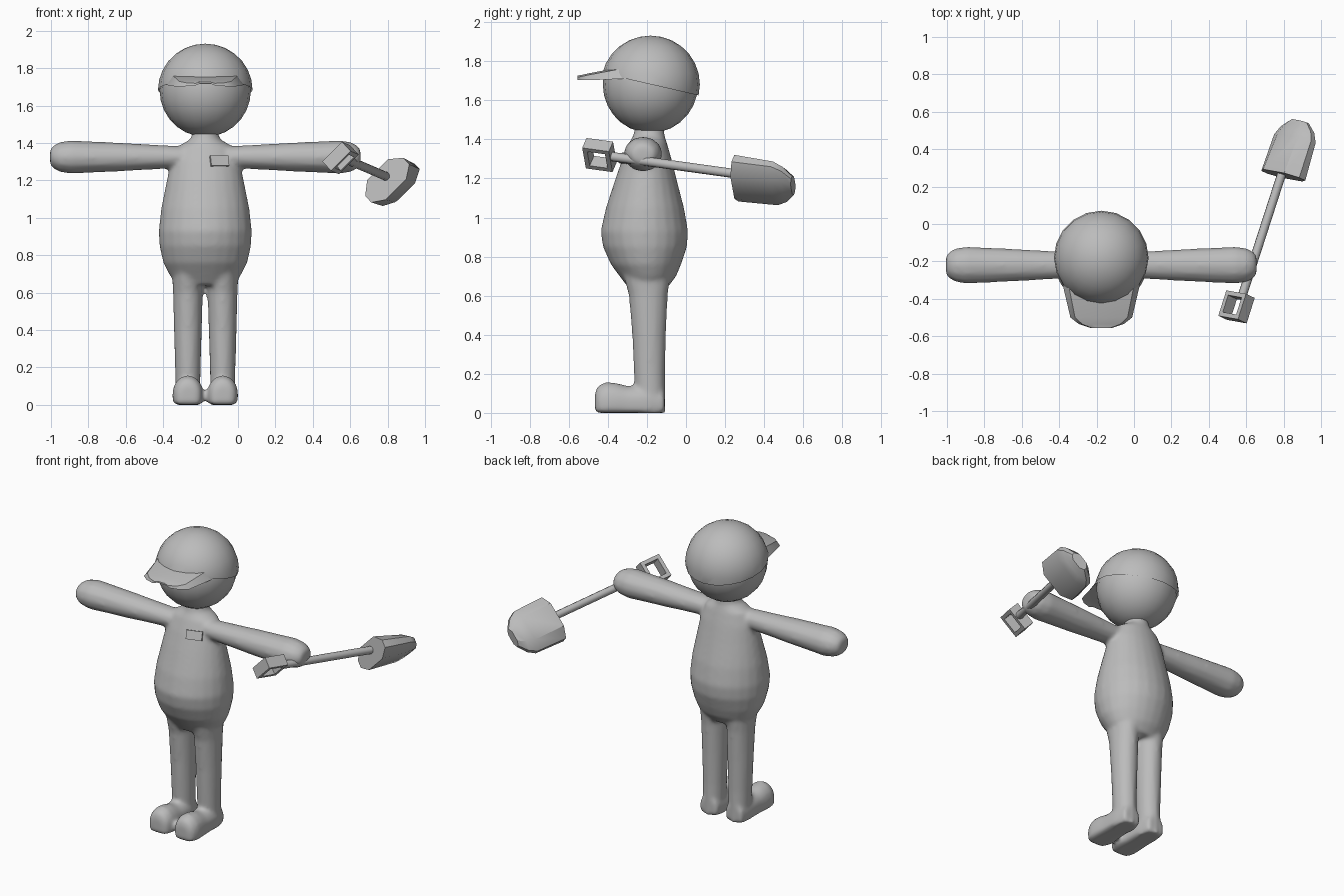
import bpy, bmesh, math
from mathutils import Vector, Matrix

if "Cube" in bpy.data.objects:
    bpy.data.objects.remove(bpy.data.objects["Cube"])

CX = -0.175                      # centre line of the figure
gray = bpy.data.materials.new("plain gray")
gray.diffuse_color = (0.5, 0.5, 0.5, 1)
gray.use_nodes = True
gray.node_tree.nodes["Principled BSDF"].inputs["Base Color"].default_value = gray.diffuse_color


def loft(bm, rings, closed=False):
    """Skin a list of rings; cap the ends unless the rings form a loop."""
    vs = [[bm.verts.new(p) for p in r] for r in rings]
    n = len(vs[0])
    pairs = list(zip(vs, vs[1:])) + ([(vs[-1], vs[0])] if closed else [])
    for a, b in pairs:
        for i in range(n):
            j = (i + 1) % n
            bm.faces.new((a[i], a[j], b[j], b[i]))
    if not closed:
        bm.faces.new(vs[0][::-1])
        bm.faces.new(vs[-1])


def finish(bm, name, angle=30):
    bmesh.ops.recalc_face_normals(bm, faces=bm.faces)
    me = bpy.data.meshes.new(name)
    bm.to_mesh(me)
    bm.free()
    me.materials.append(gray)
    ob = bpy.data.objects.new(name, me)
    bpy.context.collection.objects.link(ob)
    shade(ob, angle)
    return ob


def shade(ob, angle):
    bpy.ops.object.select_all(action='DESELECT')
    ob.select_set(True)
    bpy.context.view_layer.objects.active = ob
    bpy.ops.object.shade_smooth_by_angle(angle=math.radians(angle))


def ellipse(c, a, b, n=16):
    c, a, b = Vector(c), Vector(a), Vector(b)
    return [c + a * math.cos(2 * math.pi * i / n) + b * math.sin(2 * math.pi * i / n)
            for i in range(n)]


def fuse(ob, voxel, passes):
    """Merge overlapping shells into one smooth skin."""
    m = ob.modifiers.new("fuse", 'REMESH')
    m.mode, m.voxel_size = 'VOXEL', voxel
    s = ob.modifiers.new("soften", 'SMOOTH')
    s.factor, s.iterations = 0.5, passes
    dg = bpy.context.evaluated_depsgraph_get()
    me = bpy.data.meshes.new_from_object(ob.evaluated_get(dg))
    ob.modifiers.clear()
    ob.data = me
    if not me.materials:
        me.materials.append(gray)
    shade(ob, 60)


# Body: torso, arms, legs and feet fused into one skin
bm = bmesh.new()
torso = [(.64, .15, -.195, .10), (.70, .195, -.195, .145), (.76, .225, -.205, .18),
         (.85, .245, -.21, .215), (.93, .249, -.213, .224), (1.05, .236, -.21, .20),
         (1.2, .206, -.205, .156), (1.3, .185, -.2, .126), (1.38, .15, -.195, .098),
         (1.42, .08, -.19, .08), (1.48, .06, -.185, .072)]
loft(bm, [ellipse((CX, cy, z), (rx, 0, 0), (0, ry, 0), 24) for z, rx, cy, ry in torso])
arm = [(.05, .055), (.2, .063), (.3, .068), (.45, .077), (.6, .084), (.72, .09),
       (.78, .08), (.815, .06), (.83, .04)]
leg = [(0, .066, -.183, .078), (.1, .067, -.184, .078), (.2, .069, -.187, .08),
       (.4, .075, -.189, .087), (.6, .08, -.193, .1), (.7, .085, -.2, .12), (.78, .08, -.2, .12)]
foot = [(-.466, .045, .105), (-.45, .068, .14), (-.41, .082, .158), (-.36, .081, .154),
        (-.3, .076, .138), (-.2, .074, .14), (-.11, .06, .12)]


def foot_ring(x, y, rx, top):
    # round on top, squared off along the sole
    pts, mid = [], .06
    for i in range(24):
        c, s = math.cos(math.pi * i / 12), math.sin(math.pi * i / 12)
        e = 1 if s >= 0 else .35
        px = rx * math.copysign(abs(c) ** e, c)
        pz = mid + (s * (top - mid) if s >= 0 else -mid * abs(s) ** e)
        pts.append((x + px, y, pz))
    return pts


for side in (-1, 1):
    loft(bm, [ellipse((CX + side * s, -.22, 1.325), (0, r + .01, 0), (0, 0, r), 12) for s, r in arm])
    x = CX + side * .093
    loft(bm, [ellipse((x, cy, z), (rx, 0, 0), (0, ry, 0)) for z, rx, cy, ry in leg])
    loft(bm, [foot_ring(x, *f) for f in foot])
body = finish(bm, "body")
fuse(body, .012, 8)


# Head
def ball(r, sz=1.0):
    b = bmesh.new()
    bmesh.ops.create_uvsphere(b, u_segments=20, v_segments=14, radius=r)
    bmesh.ops.transform(b, matrix=Matrix.Translation((CX, -.182, 1.682)) @ Matrix.Diagonal((1, 1, sz, 1)),
                        verts=b.verts)
    return b


finish(ball(.244, 1.02), "head", 60)

# Cap crown: dome cut along a line that drops towards the back
bm = ball(.253, .985)
bmesh.ops.bisect_plane(bm, geom=bm.verts[:] + bm.edges[:] + bm.faces[:],
                       plane_co=(CX, -.182, 1.682), plane_no=(0, .23, 1), clear_inner=True)
bmesh.ops.holes_fill(bm, edges=[e for e in bm.edges if e.is_boundary])
finish(bm, "cap_crown", 50)

# Cap brim: wedge, thick at the crown and thin in front
bm = bmesh.new()
brim = [(-.22, .215, 1.71, 1.78), (-.33, .205, 1.71, 1.77), (-.5, .165, 1.703, 1.738),
        (-.535, .12, 1.703, 1.73), (-.555, .06, 1.705, 1.727)]
loft(bm, [[(CX - w, y, lo), (CX - w * .5, y, lo + .012), (CX + w * .5, y, lo + .012), (CX + w, y, lo),
           (CX + w * .85, y, hi - .008), (CX + w * .4, y, hi), (CX - w * .4, y, hi),
           (CX - w * .85, y, hi - .008)] for y, w, lo, hi in brim])
finish(bm, "cap_brim", 35)

# Chest badge set on the torso surface
bpy.context.view_layer.update()
hit, loc, nor, _ = body.ray_cast((-.1, -2, 1.303), (0, 1, 0))
bm = bmesh.new()
bmesh.ops.create_cube(bm, size=1)
frame = Matrix.Translation(loc) @ nor.to_track_quat('Z', 'Y').to_matrix().to_4x4()
bmesh.ops.transform(bm, matrix=frame @ Matrix.Diagonal((.1, .056, .022, 1)), verts=bm.verts)
finish(bm, "chest_badge")

# Shovel axes: d along the shaft, w across the blade, n out of its back
d = Vector((.30, .945, -.13)).normalized()
w = Vector((.7, -.125, .7))
w = (w - d * w.dot(d)).normalized()
n = d.cross(w)

# Shovel shaft
bm = bmesh.new()
loft(bm, [ellipse(p, w * .024, n * .024, 10) for p in ((.58, -.38, 1.312), (.80, .30, 1.218))])
finish(bm, "shovel_shaft", 50)

# Shovel grip: square open frame
bm = bmesh.new()
C = Vector((.548, -.443, 1.32))
rings = []
for a, b in ((-1, -1), (1, -1), (1, 1), (-1, 1)):
    rings.append([C + w * a * (.075 - i) + d * b * (.072 - i) + n * t
                  for i, t in ((0, -.036), (0, .036), (.024, .036), (.024, -.036))])
loft(bm, rings, closed=True)
finish(bm, "shovel_grip")

# Shovel blade: thick at the shaft, tapering to a blunt tip
bm = bmesh.new()
base = Vector((.795, .26, 1.205))
section = [(-.145, -.02), (-.08, -.075), (.08, -.075), (.145, -.02),
           (.145, .03), (.08, .075), (-.08, .075), (-.145, .03)]
loft(bm, [[base + d * v + w * u * su + n * t * st for u, t in section]
          for v, su, st in ((0, 1, 1), (.21, .97, .75), (.26, .78, .6), (.305, .4, .4))])
finish(bm, "shovel_blade", 35)
